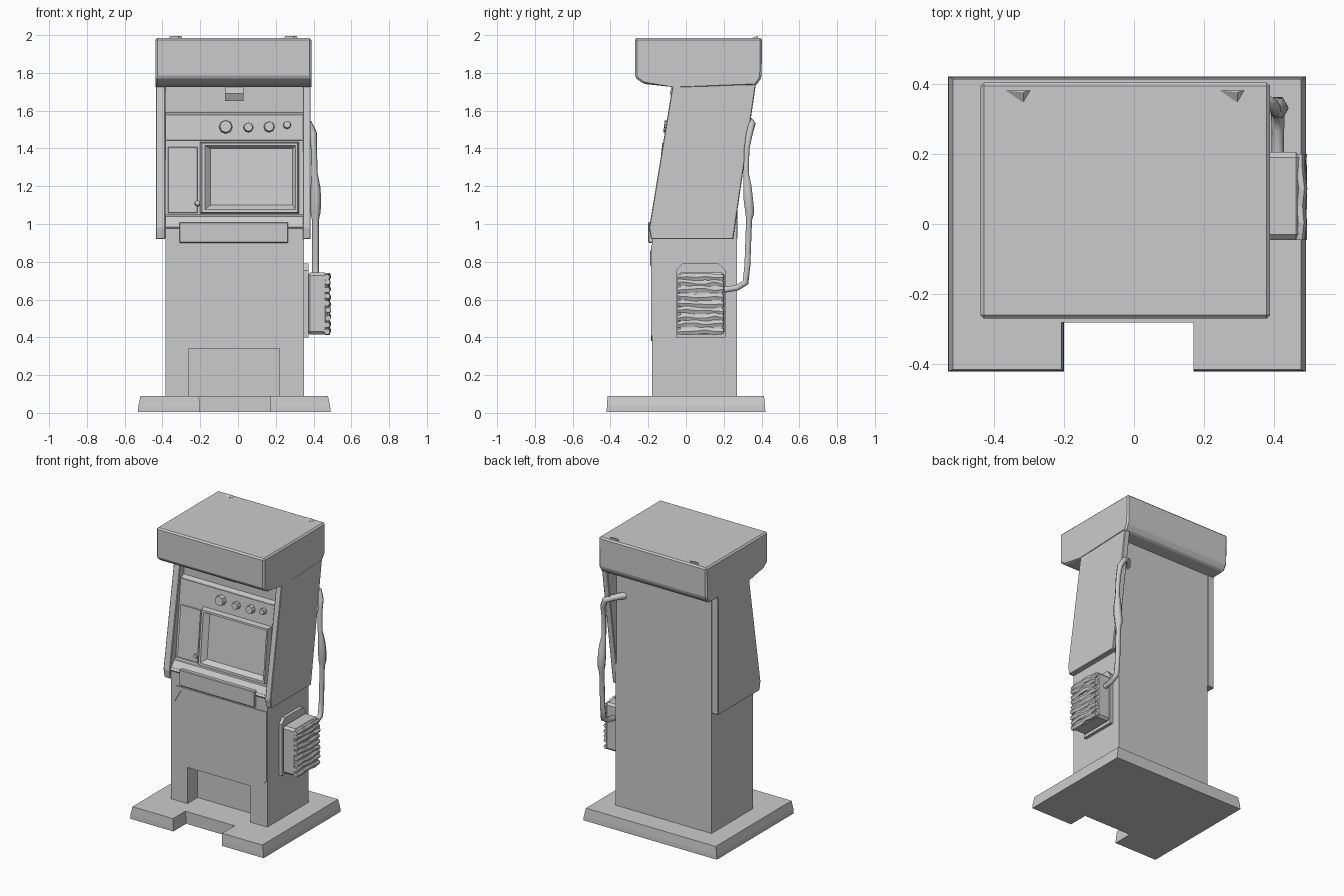
import bpy, bmesh, math, random
from mathutils import Vector, Matrix

if "Cube" in bpy.data.objects:
    bpy.data.objects.remove(bpy.data.objects["Cube"])

random.seed(4)


def make(name, bm):
    bmesh.ops.recalc_face_normals(bm, faces=bm.faces)
    me = bpy.data.meshes.new(name)
    bm.to_mesh(me)
    bm.free()
    ob = bpy.data.objects.new(name, me)
    bpy.context.collection.objects.link(ob)
    return ob


def loft(name, loops, bevel=0):
    """Skin a chain of equal-length point loops and cap both ends."""
    bm = bmesh.new()
    rings = [[bm.verts.new(p) for p in loop] for loop in loops]
    n = len(rings[0])
    for a, b in zip(rings, rings[1:]):
        for i in range(n):
            bm.faces.new((a[i], a[(i + 1) % n], b[(i + 1) % n], b[i]))
    bm.faces.new(rings[0])
    bm.faces.new(rings[-1])
    if bevel:
        bmesh.ops.bevel(bm, geom=bm.edges[:], offset=bevel, segments=1, affect='EDGES')
    return make(name, bm)


def side_profile(name, pts, x0, x1, bevel=0):
    return loft(name, [[(x, y, z) for y, z in pts] for x in (x0, x1)], bevel)


def box(name, x, y, z, bevel=0):
    return side_profile(name, [(y[0], z[0]), (y[1], z[0]), (y[1], z[1]), (y[0], z[1])], *x, bevel)


# Sloped instrument face: position from x, z and height above it
SLOPE = 0.055 / 0.53


def on_face(x, z, out=0.0):
    return Vector((x, -0.13 + (z - 1.05) * SLOPE - out, z))


def face_rect(x0, x1, z0, z1, out):
    return [on_face(x, z, out) for x, z in ((x0, z0), (x1, z0), (x1, z1), (x0, z1))]


# Floor plate with front notch
def plate_outline(z, i):
    return [(x, y, z) for x, y in (
        (-.53 + i, -.42 + i / 3), (-.2 - i / 2, -.42 + i / 3), (-.2 - i / 2, -.28), (.17, -.28),
        (.17, -.42 + i / 3), (.49 - i, -.42 + i / 3), (.49 - i, .42 - i / 2), (-.53 + i, .42 - i / 2))]


loft("floor_plate", [plate_outline(.005, 0), plate_outline(.035, 0.002), plate_outline(.09, .014)])

# Cabinet with foot recess
cabinet = side_profile("cabinet", [
    (-.18, .08), (-.18, 1.0), (-.13, 1.05), (-.075, 1.58), (-.04, 1.59),
    (-.04, 1.76), (.27, 1.76), (.27, .08)], -.385, .35)
cutter = box("foot_recess_cutter", (-.26, .22), (-.3, -.07), (.09, .34))
cutter.hide_render = True
cutter.display_type = 'WIRE'
cut = cabinet.modifiers.new("foot_recess", 'BOOLEAN')
cut.operation = 'DIFFERENCE'
cut.object = cutter
cut.solver = 'EXACT'

# Upper side panels: the left ends flush with the back, the right leans out behind it
for label, x0, x1, top_y, low_y in (("left", -.435, -.385, .272, .272), ("right", .343, .385, .37, .25)):
    side_profile(label + "_side_panel", [
        (-.185, .92), (-.195, .98), (-.07, 1.74), (top_y, 1.74), (low_y, .92)], x0, x1, .004)

# Canopy
side_profile("canopy", [
    (-.27, 1.775), (-.27, 1.985), (.403, 1.985), (.40, 1.775), (.37, 1.732),
    (-.07, 1.725), (-.225, 1.742)], -.437, .388, .01)
for i, x in enumerate((-.33, .28)):
    loft(f"canopy_clip_{i}", [
        [(x - .035, .38, 1.984), (x + .035, .38, 1.984), (x + .015, .345, 1.984)],
        [(x - .03, .38, 1.994), (x + .03, .38, 1.994), (x + .015, .375, 1.994)]])

# Front door, its latch and the receipt drawer
door = [(-.30, .38), (.32, .38), (.347, .41), (.347, .885), (-.345, .885), (-.345, .44)]
loft("front_door", [[(x, y, z) for x, z in door] for y in (-.175, -.186)])
latch = [(-.35, .78), (-.305, .86), (-.335, .81)]
loft("door_latch", [[(x, y, z) for x, z in latch] for y in (-.18, -.19)])
box("receipt_drawer", (-.31, .265), (-.2, -.17), (.90, 1.01), .004)

# Shelf under the instrument face
side_profile("front_shelf", [(-.182, .975), (-.19, .985), (-.15, 1.04), (-.12, 1.045), (-.12, .975)], -.383, .343)

# Screen bezel with sunken screen
loft("screen_bezel", [
    face_rect(-.205, .325, 1.055, 1.435, -.01),
    face_rect(-.190, .315, 1.062, 1.428, .035),
    face_rect(-.175, .305, 1.078, 1.415, .035),
    face_rect(-.145, .288, 1.10, 1.40, .006)])

# Plate and small knob left of the screen, header plate above it
loft("left_plate", [face_rect(-.372, -.212, 1.055, 1.41, -.01),
                    face_rect(-.368, -.216, 1.06, 1.405, .008)])
loft("header_plate", [face_rect(-.38, .34, 1.44, 1.58, -.01),
                      face_rect(-.378, .338, 1.445, 1.578, .006)])


def knob(name, x, z, radius, height):
    bm = bmesh.new()
    bmesh.ops.create_cone(bm, cap_ends=True, segments=8, radius1=radius, radius2=radius * .85, depth=height)
    tilt = math.pi / 2 - math.atan(SLOPE)
    bm.transform(Matrix.Translation(on_face(x, z, height / 2)) @ Matrix.Rotation(tilt, 4, 'X'))
    make(name, bm)


for i, (x, z, r) in enumerate(((-.065, 1.515, .037), (.055, 1.512, .027), (.165, 1.515, .03), (.26, 1.525, .022))):
    knob(f"knob_{i}", x, z, r, .035)
knob("left_plate_knob", -.215, 1.11, .016, .04)

# Card slot under the canopy
side_profile("card_slot", [(-.03, 1.65), (-.065, 1.65), (-.085, 1.69), (-.075, 1.738), (-.03, 1.738)], -.07, .03)

# Holster on the right side
tall = [(-.052, .40), (.208, .40), (.208, .755), (.175, .79), (-.02, .79), (-.052, .755)]
loft("holster_plate", [[(x, y, z) for y, z in tall] for x in (.34, .372)])
box("holster_box", (.365, .476), (-.045, .205), (.415, .742), .015)

# Stacked uneven cable coils on the holster
for i in range(9):
    z = .435 + i * .036
    rings = []
    for j in range(6):
        y = -.046 + j * .049
        c = Vector((.474 + random.uniform(-.004, .004), y, z + random.uniform(-.007, .007)))
        h = .022 if 0 < j < 5 else .016
        rings.append([c + Vector((.016 * math.cos(a), 0, h * math.sin(a)))
                      for a in (k * math.tau / 6 for k in range(6))])
    loft(f"cable_coil_{i}", rings)

# Hose from the holster up and round behind the cabinet: x, y, z, thickness
path = [(.41, .19, .65, 1), (.41, .27, .662, 1), (.41, .315, .69, 1.1), (.41, .325, .78, 1),
        (.41, .334, 1.02, 1), (.41, .338, 1.06, 1.5), (.412, .33, 1.13, 1.6), (.41, .325, 1.2, 1.4),
        (.405, .318, 1.27, .9), (.402, .322, 1.4, .9), (.398, .336, 1.48, 1.1),
        (.375, .35, 1.53, 1.1), (.33, .33, 1.55, 1.1), (.28, .26, 1.555, 1.3)]
curve = bpy.data.curves.new("hose", 'CURVE')
curve.dimensions = '3D'
curve.bevel_depth = .018
curve.bevel_resolution = 1
curve.use_fill_caps = True
spline = curve.splines.new('POLY')
spline.points.add(len(path) - 1)
for point, (x, y, z, r) in zip(spline.points, path):
    point.co = (x, y, z, 1)
    point.radius = r
bpy.context.collection.objects.link(bpy.data.objects.new("hose", curve))
